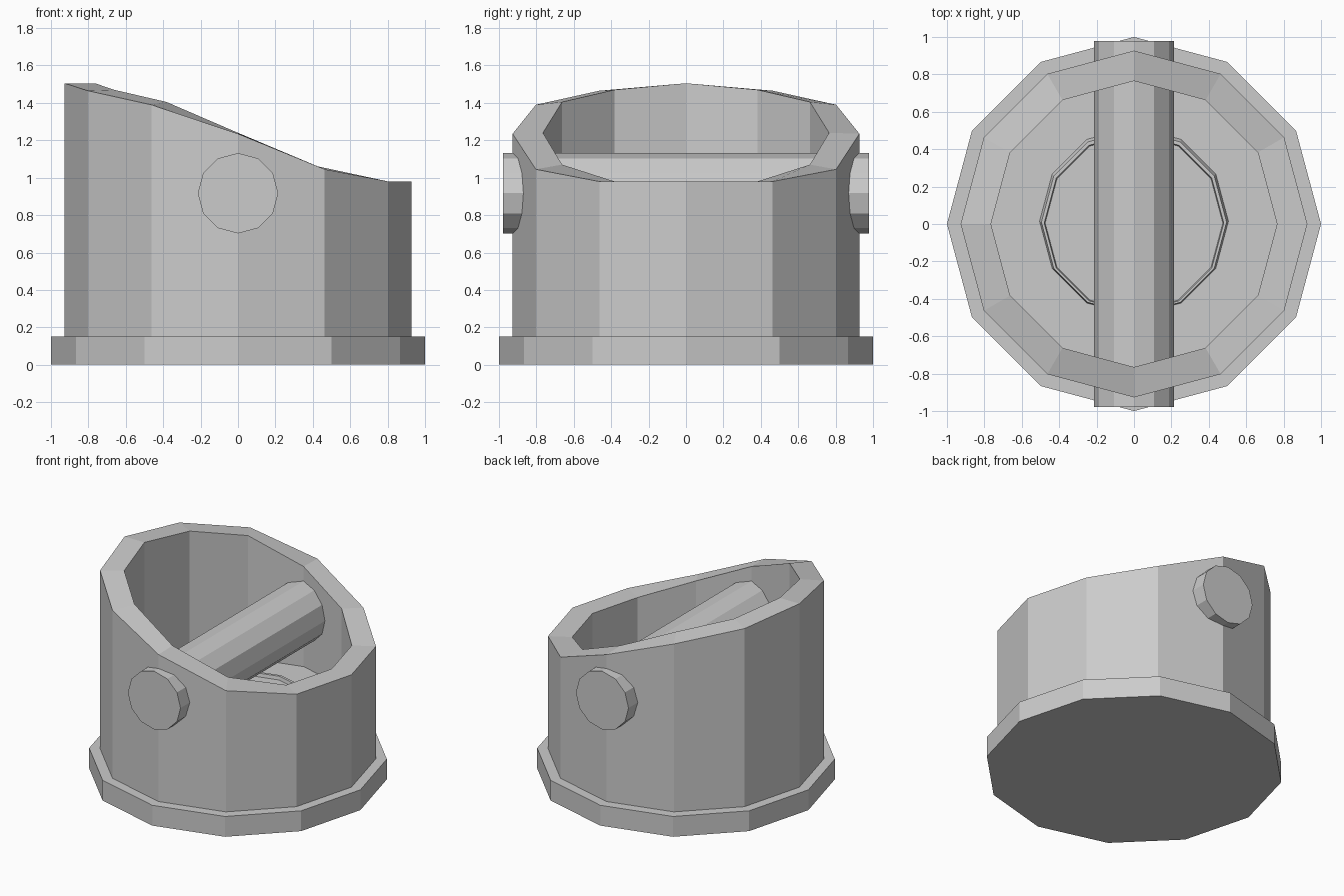
import bpy, bmesh, math

if "Cube" in bpy.data.objects:
    bpy.data.objects.remove(bpy.data.objects["Cube"])

N = 12
grey = bpy.data.materials.new("plain_grey")
grey.diffuse_color = (0.6, 0.6, 0.6, 1)
grey.use_nodes = True
grey.node_tree.nodes["Principled BSDF"].inputs["Base Color"].default_value = grey.diffuse_color


def ring(r, z, cy=0.0):
    """12-sided loop; z is a number or a list of heights from +x round to -x."""
    pts = []
    for i in range(N):
        a = 2 * math.pi * i / N
        h = z[min(i, N - i)] if isinstance(z, list) else z
        pts.append((r * math.cos(a), r * math.sin(a) + cy, h))
    return pts


def lathe(name, rings):
    """Bridge a stack of loops and cap both ends."""
    bm = bmesh.new()
    loops = [[bm.verts.new(p) for p in pts] for pts in rings]
    for a, b in zip(loops, loops[1:]):
        for i in range(N):
            j = (i + 1) % N
            bm.faces.new((a[i], a[j], b[j], b[i]))
    bm.faces.new(loops[0][::-1])
    bm.faces.new(loops[-1])
    bmesh.ops.recalc_face_normals(bm, faces=bm.faces)
    me = bpy.data.meshes.new(name)
    bm.to_mesh(me)
    bm.free()
    me.materials.append(grey)
    ob = bpy.data.objects.new(name, me)
    bpy.context.collection.objects.link(ob)
    return ob


# Base flange
lathe("base_flange", [ring(1.0, 0.0), ring(1.0, 0.15)])

# Hollow cup with slanted rim and inner floor
outer_rim = [0.98, 0.98, 1.045, 1.235, 1.39, 1.465, 1.505]
inner_rim = [0.98, 0.98, 1.07, 1.24, 1.405, 1.47, 1.505]
lathe("slanted_cup", [ring(0.927, 0.15), ring(0.927, outer_rim),
                      ring(0.765, inner_rim), ring(0.765, 0.5)])

# Low raised lip on the inner floor
lathe("floor_lip", [ring(0.505, 0.5, 0.015), ring(0.495, 0.535, 0.01),
                    ring(0.48, 0.535, 0.005), ring(0.475, 0.51, 0.005)])

# Cross bar passing through the walls
bar = lathe("cross_bar", [ring(0.215, -0.978), ring(0.215, 0.978)])
bar.rotation_euler = (math.pi / 2, 0, 0)
bar.location = (0, 0, 0.917)
